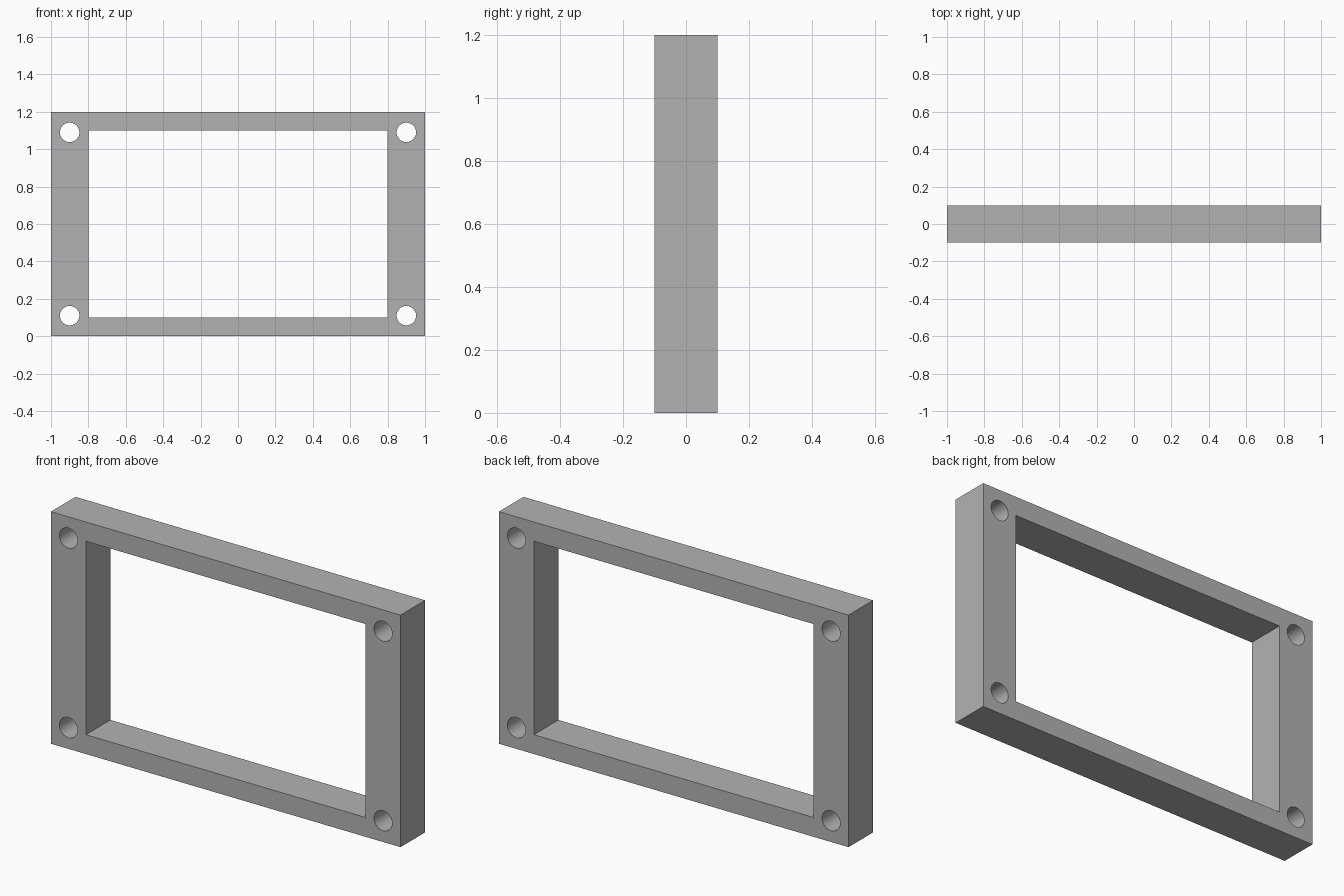
import bpy
import bmesh
from math import cos, sin, tau, pi, radians
from mathutils import Matrix

cube = bpy.data.objects.get("Cube")
if cube:
    bpy.data.objects.remove(cube, do_unlink=True)

WIDTH, HEIGHT, DEPTH = 2.0, 1.2, 0.2
SIDE, RAIL = 0.2, 0.1            # widths of the uprights and the rails
HOLE_X, HOLE_Z, HOLE_R = 0.9, 0.49, 0.052

grey = bpy.data.materials.new("grey")
grey.use_nodes = True
colour = (0.45, 0.45, 0.45, 1)
grey.diffuse_color = colour
grey.node_tree.nodes["Principled BSDF"].inputs["Base Color"].default_value = colour


def rectangle(w, h):
    return [(sx * w / 2, sy * h / 2) for sx, sy in ((-1, -1), (1, -1), (1, 1), (-1, 1))]


def circle(cx, cy, r, n=48):
    return [(cx + r * cos(tau * i / n), cy + r * sin(tau * i / n)) for i in range(n)]


# Profile: outer edge, window opening and four corner bolt holes
outlines = [rectangle(WIDTH, HEIGHT), rectangle(WIDTH - 2 * SIDE, HEIGHT - 2 * RAIL)]
outlines += [circle(sx * HOLE_X, sz * HOLE_Z, HOLE_R) for sx in (-1, 1) for sz in (-1, 1)]

curve = bpy.data.curves.new("frame_profile", "CURVE")
curve.dimensions = "2D"
curve.fill_mode = "BOTH"
curve.extrude = DEPTH / 2
for points in outlines:
    spline = curve.splines.new("POLY")
    spline.points.add(len(points) - 1)
    for p, (x, y) in zip(spline.points, points):
        p.co = (x, y, 0, 1)
    spline.use_cyclic_u = True

# Turn the extruded profile into one solid mesh standing on the ground
profile = bpy.data.objects.new("frame_profile", curve)
bpy.context.collection.objects.link(profile)
bpy.context.view_layer.update()
graph = bpy.context.evaluated_depsgraph_get()
mesh = bpy.data.meshes.new_from_object(profile.evaluated_get(graph))
bpy.data.objects.remove(profile, do_unlink=True)
bpy.data.curves.remove(curve)

bm = bmesh.new()
bm.from_mesh(mesh)
bmesh.ops.remove_doubles(bm, verts=bm.verts, dist=0.0001)
bmesh.ops.transform(bm, verts=bm.verts,
                    matrix=Matrix.Translation((0, 0, HEIGHT / 2)) @ Matrix.Rotation(pi / 2, 4, "X"))
bmesh.ops.recalc_face_normals(bm, faces=bm.faces)
bm.to_mesh(mesh)
bm.free()
mesh.name = "frame"
mesh.materials.clear()
mesh.materials.append(grey)

frame = bpy.data.objects.new("frame", mesh)
bpy.context.collection.objects.link(frame)
bpy.ops.object.select_all(action="DESELECT")
frame.select_set(True)
bpy.context.view_layer.objects.active = frame
bpy.ops.object.shade_smooth_by_angle(angle=radians(30))
